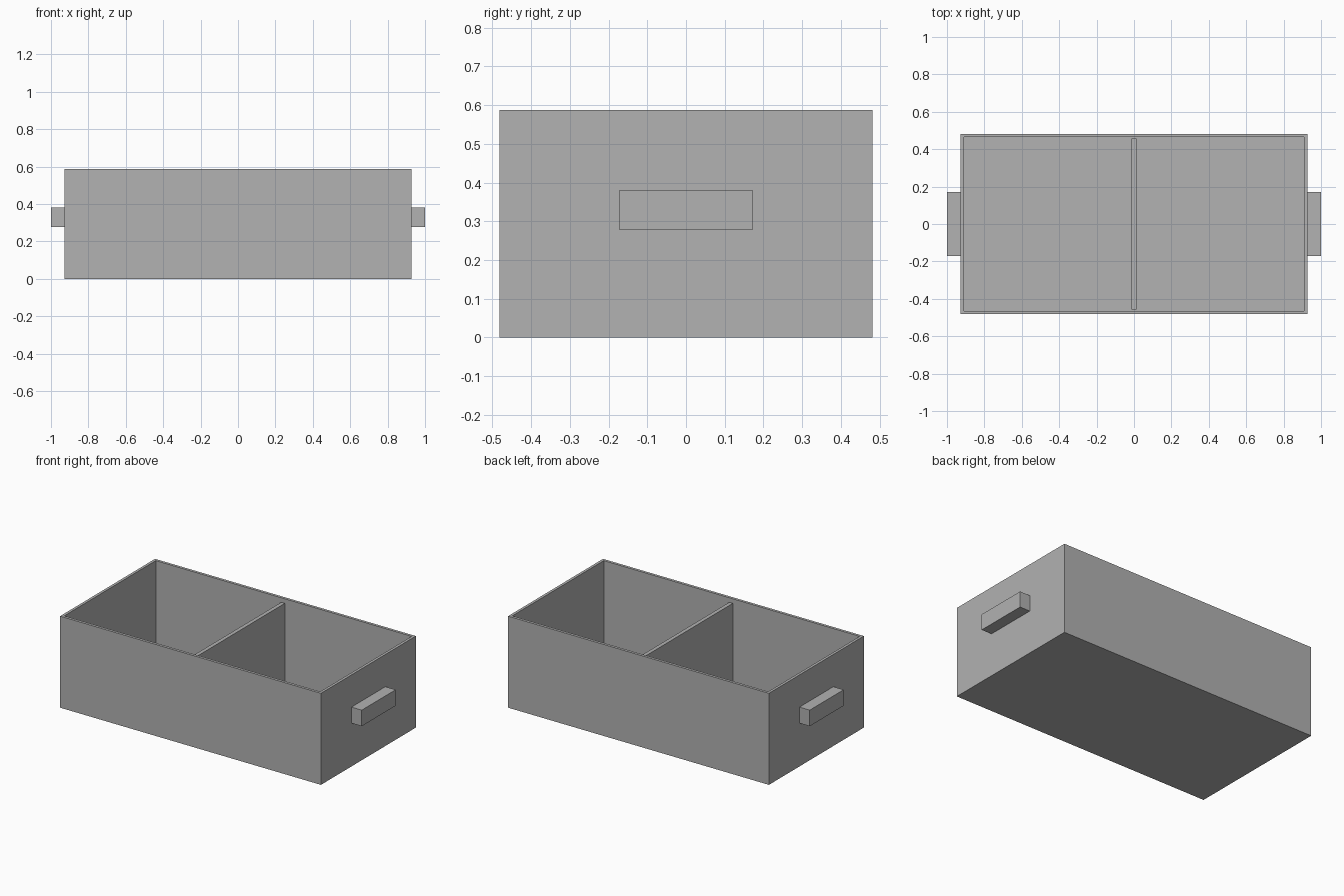
import bpy
import bmesh
from mathutils import Matrix, Vector

cube = bpy.data.objects.get("Cube")
if cube:
    bpy.data.objects.remove(cube, do_unlink=True)

# Overall sizes
HALF_X, HALF_Y, HEIGHT = 0.927, 0.482, 0.588
WALL = 0.025

grey = bpy.data.materials.new("plain grey")
grey.use_nodes = True
colour = (0.445, 0.445, 0.445, 1)
grey.diffuse_color = colour
grey.node_tree.nodes["Principled BSDF"].inputs["Base Color"].default_value = colour


def add_object(name, bm):
    mesh = bpy.data.meshes.new(name)
    bm.to_mesh(mesh)
    bm.free()
    mesh.materials.append(grey)
    obj = bpy.data.objects.new(name, mesh)
    bpy.context.collection.objects.link(obj)
    return obj


def box(low, high):
    low, high = Vector(low), Vector(high)
    bm = bmesh.new()
    matrix = Matrix.Translation((low + high) / 2) @ Matrix.Diagonal((*(high - low), 1))
    bmesh.ops.create_cube(bm, size=1, matrix=matrix)
    return bm


# Open tray: inset the top face for the rim, then sink it to the floor
tray = box((-HALF_X, -HALF_Y, 0), (HALF_X, HALF_Y, HEIGHT))
top = max(tray.faces, key=lambda f: f.calc_center_median().z)
bmesh.ops.inset_individual(tray, faces=[top], thickness=WALL)
sunk = bmesh.ops.extrude_discrete_faces(tray, faces=[top])["faces"][0]
bmesh.ops.translate(tray, verts=sunk.verts, vec=(0, 0, WALL - HEIGHT))
add_object("tray", tray)

# Middle divider, slightly below the rim
inner_y = HALF_Y - WALL
add_object("divider", box((-WALL / 2, -inner_y, WALL), (WALL / 2, inner_y, HEIGHT - WALL)))

# Block handles on both ends
for name, side in (("left_handle", 1), ("right_handle", -1)):
    ends = sorted((side * HALF_X, side))
    add_object(name, box((ends[0], -0.172, 0.278), (ends[1], 0.172, 0.381)))
